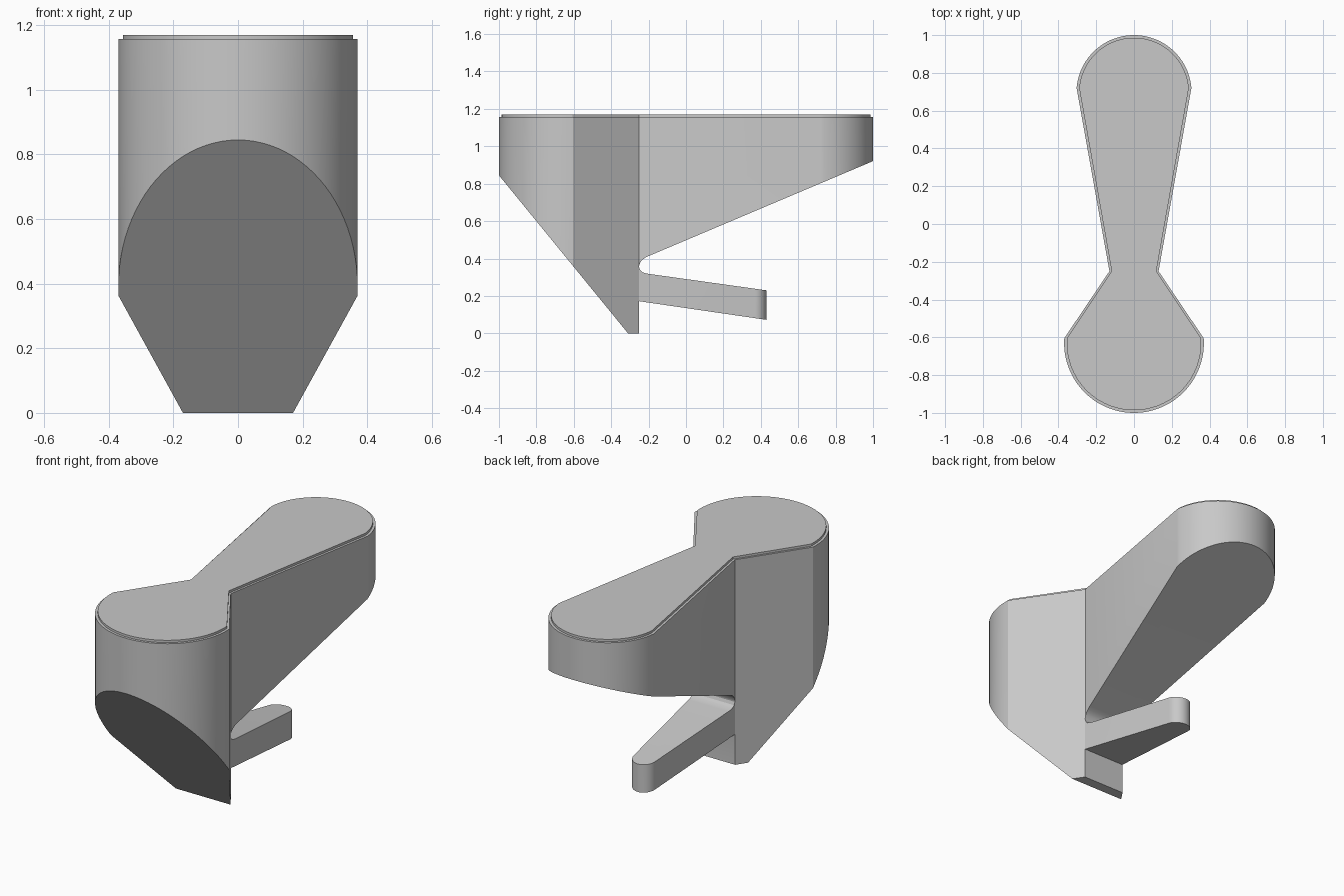
import bpy, bmesh
from math import sin, cos, pi, asin
from mathutils import Vector

cube = bpy.data.objects.get("Cube")
if cube:
    bpy.data.objects.remove(cube, do_unlink=True)

grey = bpy.data.materials.new("plain grey")
grey.use_nodes = True
colour = (0.58, 0.58, 0.58, 1)
grey.diffuse_color = colour
grey.node_tree.nodes["Principled BSDF"].inputs["Base Color"].default_value = colour


def prism(name, points, offset):
    """Sweep a closed outline along an offset into a solid object."""
    bm = bmesh.new()
    face = bm.faces.new([bm.verts.new(p) for p in points])
    swept = bmesh.ops.extrude_face_region(bm, geom=[face])["geom"]
    verts = [v for v in swept if isinstance(v, bmesh.types.BMVert)]
    bmesh.ops.translate(bm, verts=verts, vec=Vector(offset))
    bmesh.ops.recalc_face_normals(bm, faces=bm.faces)
    mesh = bpy.data.meshes.new(name)
    bm.to_mesh(mesh)
    bm.free()
    mesh.materials.append(grey)
    obj = bpy.data.objects.new(name, mesh)
    bpy.context.collection.objects.link(obj)
    return obj


def arc(cy, r, start, end, steps=48):
    return [(r * cos(start + (end - start) * i / steps),
             cy + r * sin(start + (end - start) * i / steps)) for i in range(steps + 1)]


def body_outline(inset, z):
    """Plan: round front lobe, pinched waist, narrower round rear lobe."""
    waist = 0.13 - inset * 0.85
    a, b = asin(0.025 / 0.37), asin(0.025 / 0.305)
    front = arc(-0.63, 0.37 - inset, pi - a, 2 * pi + a)
    rear = arc(0.695, 0.305 - inset, b, pi - b)
    plan = front + [(waist, -0.25)] + rear + [(-waist, -0.25)]
    return [(x, y, z) for x, y in plan]


def smooth(obj):
    bpy.ops.object.select_all(action='DESELECT')
    obj.select_set(True)
    bpy.context.view_layer.objects.active = obj
    bpy.ops.object.shade_smooth_by_angle(angle=pi / 8)


def trim_to_profile(obj, profile):
    """Keep only what lies within a side profile given as (y, z)."""
    cutter = prism("profile_cutter", [(-1, y, z) for y, z in profile], (2, 0, 0))
    cutter.hide_render = True
    mod = obj.modifiers.new("side profile", 'BOOLEAN')
    mod.operation, mod.solver, mod.object = 'INTERSECT', 'EXACT', cutter
    bpy.context.view_layer.objects.active = obj
    bpy.ops.object.modifier_apply(modifier=mod.name)
    bpy.data.objects.remove(cutter, do_unlink=True)


# Body with sloped chin, flat back wall and rising rear underside
body = prism("body", body_outline(0, -0.1), (0, 0, 1.257))
trim_to_profile(body, [
    (-1.1, 1.3), (-1.1, 0.967), (-0.31, 0), (-0.251, 0), (-0.251, 0.36),
    (-0.245, 0.378), (-0.235, 0.391), (-0.22, 0.403), (-0.2, 0.413),
    (1.1, 0.963), (1.1, 1.3)])

# Tapered lower arm with rounded tip and filleted root
tip = arc(0.363, 0.067, 0.1, pi - 0.1, 24)
arm_plan = [(-0.13, -0.255), (0.13, -0.255)] + tip
arm = prism("lower_arm", [(x, y, -0.1) for x, y in arm_plan], (0, 0, 0.7))
trim_to_profile(arm, [
    (-0.253, 0.172), (0.5, 0.062), (0.5, 0.22), (-0.2, 0.318),
    (-0.22, 0.322), (-0.235, 0.328), (-0.245, 0.338), (-0.253, 0.36)])

# Thin inset cover on top
cover = prism("top_cover", body_outline(0.014, 1.157), (0, 0, 0.013))

for part in (body, arm, cover):
    smooth(part)
